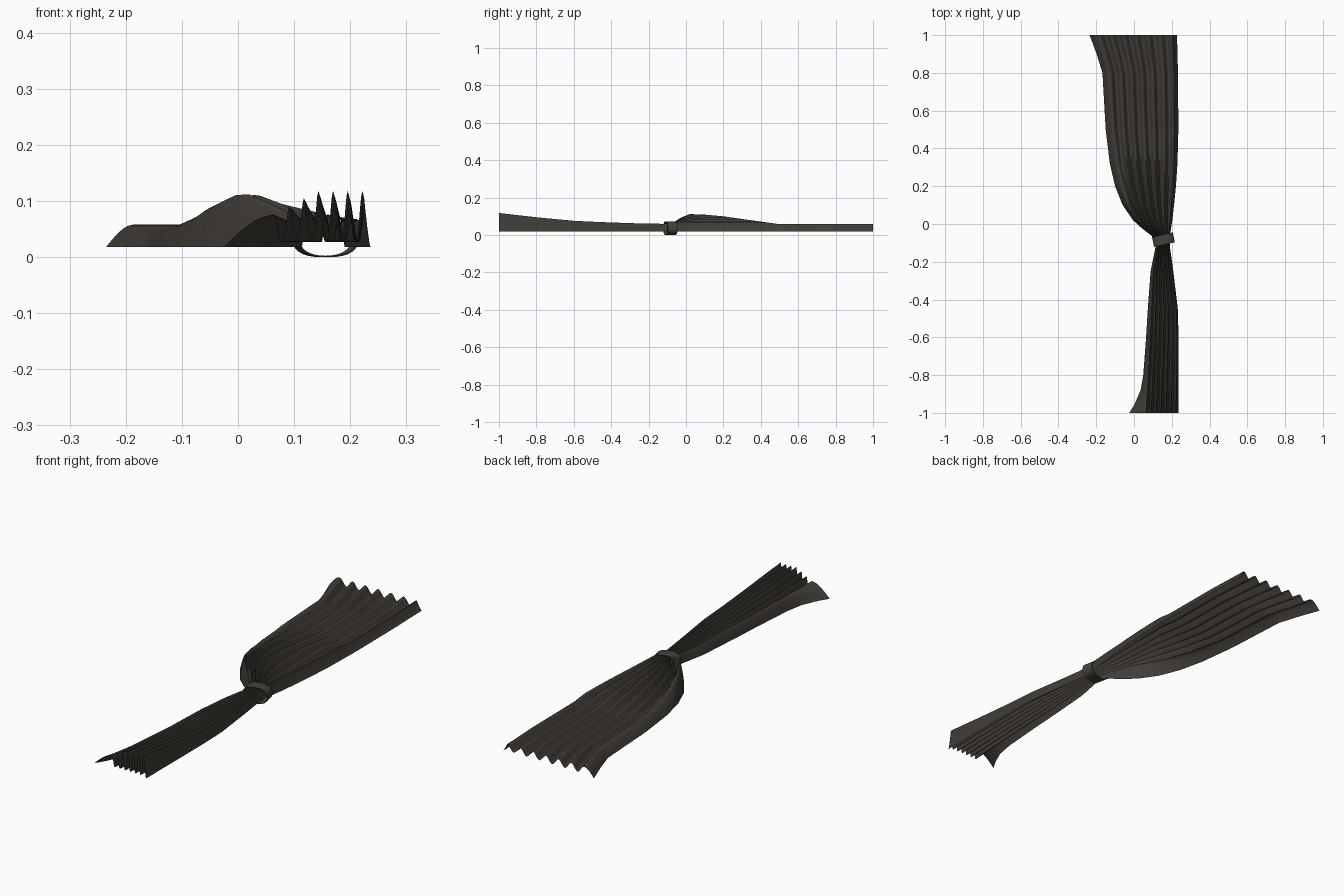
import bpy, math

if "Cube" in bpy.data.objects:
    bpy.data.objects.remove(bpy.data.objects["Cube"])


def lerp_table(rows, t):
    """Linear lookup in rows sorted by their first value."""
    if t <= rows[0][0]:
        return rows[0][1:]
    for a, b in zip(rows, rows[1:]):
        if t <= b[0]:
            f = (t - a[0]) / (b[0] - a[0])
            return [p + (q - p) * f for p, q in zip(a[1:], b[1:])]
    return rows[-1][1:]


def material(name, rgb):
    m = bpy.data.materials.new(name)
    m.diffuse_color = (*rgb, 1)
    m.use_nodes = True
    m.node_tree.nodes["Principled BSDF"].inputs["Base Color"].default_value = m.diffuse_color
    return m


def add_mesh(name, verts, faces, mat, angle):
    mesh = bpy.data.meshes.new(name)
    mesh.from_pydata(verts, [], faces)
    mesh.materials.append(mat)
    ob = bpy.data.objects.new(name, mesh)
    bpy.context.collection.objects.link(ob)
    bpy.context.view_layer.objects.active = ob
    ob.select_set(True)
    bpy.ops.object.shade_smooth_by_angle(angle=math.radians(angle))
    ob.select_set(False)
    return ob


cloth = material("dark brown cloth", (0.052, 0.045, 0.037))
band = material("tie band cloth", (0.06, 0.053, 0.044))

# Curtain outline along its length: y, left edge, right edge, hem flap width, crest height
OUTLINE = [
    (-1.00, -0.025, 0.236, 0.090, 0.118), (-0.95, 0.005, 0.236, 0.062, 0.112),
    (-0.88, 0.035, 0.236, 0.036, 0.104), (-0.80, 0.049, 0.236, 0.026, 0.095),
    (-0.60, 0.064, 0.236, 0.022, 0.076), (-0.45, 0.073, 0.232, 0.020, 0.069),
    (-0.25, 0.088, 0.208, 0.015, 0.062), (-0.12, 0.114, 0.190, 0.009, 0.060),
    (-0.07, 0.104, 0.190, 0.010, 0.064), (-0.03, 0.050, 0.195, 0.016, 0.092),
    (0.02, -0.005, 0.203, 0.024, 0.112), (0.10, -0.060, 0.212, 0.034, 0.109),
    (0.20, -0.100, 0.222, 0.040, 0.100), (0.32, -0.128, 0.230, 0.042, 0.083),
    (0.50, -0.150, 0.235, 0.042, 0.058), (0.80, -0.167, 0.233, 0.042, 0.058),
    (0.90, -0.198, 0.230, 0.045, 0.058), (1.00, -0.235, 0.228, 0.050, 0.058),
]
# Height limit across the gathered bulge: x, z
BULGE = [(-0.10, 0.058), (-0.07, 0.072), (-0.05, 0.087), (0.0, 0.113),
         (0.03, 0.113), (0.08, 0.094), (0.14, 0.080), (0.20, 0.068)]
BOTTOM, VALLEY, PEAKS, STEPS, FLAP = 0.018, 0.027, 7, 12, 8


def section(y):
    """One pleated cross-section of the curtain."""
    left, right, flap, crest = lerp_table(OUTLINE, y)
    first = left + flap
    last = right - (right - left) * 0.055
    sharp = 1.0 + 0.6 * max(0, -y)

    def top(x):
        if y < -0.08:
            return crest - max(0, 0.14 - x) * 0.57 * max(0, -y - 0.4) / 0.6
        return min(crest, lerp_table(BULGE, x)[0])

    pts = []
    # left hem flap rises from the floor to the first crest
    for i in range(FLAP):
        f = i / FLAP
        h = math.sin(f * math.pi / 2)
        pts.append((left + flap * f, y, BOTTOM + (top(first) - BOTTOM) * h))
    # pleats
    n = (PEAKS - 1) * STEPS
    for i in range(n + 1):
        x = first + (last - first) * i / n
        t = top(x)
        low = VALLEY + 0.75 * max(0, t - 0.058) * (y > -0.08)
        wave = (0.5 + 0.5 * math.cos(2 * math.pi * i / STEPS)) ** sharp
        pts.append((x, y, low + (t - low) * wave))
    # right hem drops back down
    for i in range(1, 7):
        f = i / 6
        pts.append((last + (right - last) * f, y,
                    BOTTOM + (top(last) - BOTTOM) * (1 - f) ** 1.3))
    return pts


# Pleated curtain sheet
rows = [section(-1 + 2 * j / 100) for j in range(101)]
w = len(rows[0])
faces = [(j * w + i, j * w + i + 1, (j + 1) * w + i + 1, (j + 1) * w + i)
         for j in range(100) for i in range(w - 1)]
add_mesh("curtain", [p for r in rows for p in r], faces, cloth, 60)

# Tie band looped round the waist, slightly slanted and thin
SEG = 32
verts = []
for dy, s in ((-0.026, 0.94), (-0.026, 1), (0.026, 1), (0.026, 0.94)):
    for k in range(SEG):
        a = 2 * math.pi * k / SEG
        c, d = math.cos(a), math.sin(a)
        x = 0.055 * s * math.copysign(abs(c) ** 0.8, c)
        z = 0.0365 * s * math.copysign(abs(d) ** 0.8, d)
        verts.append((0.156 + x - dy * 0.2, -0.083 + dy + x * 0.22, 0.0365 + z))
faces = [(r * SEG + k, r * SEG + (k + 1) % SEG,
          (r + 1) % 4 * SEG + (k + 1) % SEG, (r + 1) % 4 * SEG + k)
         for r in range(4) for k in range(SEG)]
add_mesh("tie_band", verts, faces, band, 40)
